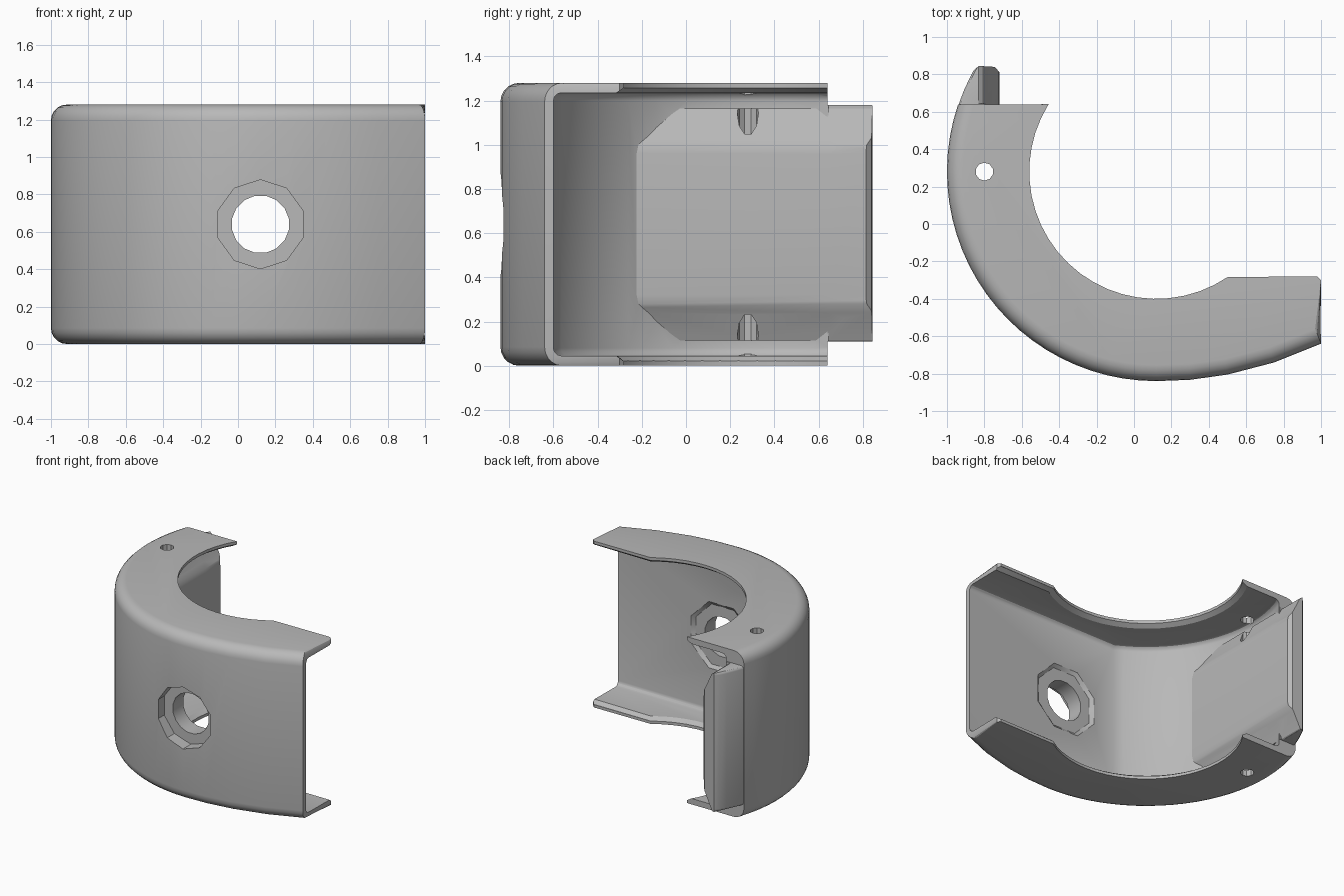
import bpy
import bmesh
import math
from mathutils import Vector

if "Cube" in bpy.data.objects:
    bpy.data.objects.remove(bpy.data.objects["Cube"], do_unlink=True)

CX, CY = 0.12, 0.28      # centre of the concentric arcs
HEIGHT = 1.28

grey = bpy.data.materials.new("plain grey")
grey.use_nodes = True
grey.diffuse_color = (0.48, 0.48, 0.48, 1)
grey.node_tree.nodes["Principled BSDF"].inputs["Base Color"].default_value = grey.diffuse_color


def arc(radius, start, end, steps):
    angles = [math.radians(start + (end - start) * i / steps) for i in range(steps + 1)]
    return [Vector((CX + radius * math.cos(a), CY + radius * math.sin(a))) for a in angles]


def points(*pairs):
    return [Vector(p) for p in pairs]


def loft(name, rings):
    """Join equal rings of points and cap both ends."""
    n = len(rings[0])
    faces = [tuple(reversed(range(n))), tuple(range((len(rings) - 1) * n, len(rings) * n))]
    for k in range(len(rings) - 1):
        for i in range(n):
            j = (i + 1) % n
            faces.append((k * n + i, k * n + j, (k + 1) * n + j, (k + 1) * n + i))
    mesh = bpy.data.meshes.new(name)
    mesh.from_pydata([v for ring in rings for v in ring], [], faces)
    mesh.materials.append(grey)
    bm = bmesh.new()
    bm.from_mesh(mesh)
    bmesh.ops.recalc_face_normals(bm, faces=bm.faces)
    bm.to_mesh(mesh)
    bm.free()
    obj = bpy.data.objects.new(name, mesh)
    bpy.context.collection.objects.link(obj)
    return obj


def plan_solid(name, rounded, fixed, z0, z1, r, steps=5):
    """Extrude a plan upward; the rounded side gets filleted ends."""
    normals = [Vector((1, 0))]       # keeps the back end square
    for i in range(1, len(rounded)):
        t = (rounded[min(i + 1, len(rounded) - 1)] - rounded[i - 1]).normalized()
        normals.append(Vector((-t.y, t.x)))
    levels = []
    for k in range(steps + 1):
        a = math.pi / 2 * k / steps
        levels.append((r * (1 - math.sin(a)), r * (1 - math.cos(a))))
    levels = [(d, z0 + h) for d, h in levels] + [(d, z1 - h) for d, h in reversed(levels)]
    rings = []
    for d, z in levels:
        ring = [p + m * d for p, m in zip(rounded, normals)] + fixed
        rings.append([(p.x, p.y, z) for p in ring])
    return loft(name, rings)


def round_bar(name, centre, axis, r0, r1, a, b, sides):
    """Bar along y or z from a to b, with a radius at each end."""
    rings = []
    for pos, r in ((a, r0), (b, r1)):
        ring = []
        for i in range(sides):
            t = 2 * math.pi * (i + 0.5) / sides
            u, v = centre[0] + r * math.cos(t), centre[1] + r * math.sin(t)
            ring.append((u, v, pos) if axis == "z" else (u, pos, v))
        rings.append(ring)
    return loft(name, rings)


def combine(target, other, operation):
    mod = target.modifiers.new("combine", "BOOLEAN")
    mod.operation, mod.object, mod.solver = operation, other, "EXACT"
    bpy.context.view_layer.objects.active = target
    bpy.ops.object.modifier_apply(modifier=mod.name)
    bpy.data.objects.remove(other, do_unlink=True)


# Curved outer body with its flange outline
outer = arc(1.12, 161.3, 270, 24) + points((0.3, -0.833), (0.5, -0.805), (0.75, -0.74), (1, -0.64))
flange_edge = points((1, -0.30), (0.98, -0.28)) + arc(0.68, 304, 148, 22)
shell = plan_solid("curved_shell", outer, flange_edge, 0, HEIGHT, 0.085)

# Hollow between the flanges: flat front wall, rounded corner, curved side
cavity = plan_solid("cavity_cutter", arc(0.98, 140, 243.9, 24) + points((1.3, -0.6)),
                    points((1.3, 1.2), (-0.6, 1.2)), 0.045, HEIGHT - 0.045, 0.035, 3)
combine(shell, cavity, "DIFFERENCE")

# Chamfer under the inner edge of each flange
rings = []
for z, grow in ((0.022, 0), (0.046, 0.035), (HEIGHT - 0.046, 0.035), (HEIGHT - 0.022, 0)):
    ring = arc(0.68 + grow, 140, 304, 24) + points((1.2, -0.282 - grow), (1.2, 1), (-0.4, 1))
    rings.append([(p.x, p.y, z) for p in ring])
combine(shell, loft("chamfer_cutter", rings), "DIFFERENCE")

# Wall end that projects past the flanges
tab = plan_solid("end_tab", arc(1.117, 151, 166, 5),
                 arc(0.984, 166, 149.5, 6) + points((-0.722, 0.815), (-0.745, 0.84), (-0.83, 0.845)),
                 0.11, 1.18, 0.02, 3)
combine(shell, tab, "UNION")

# Flat thick inner side, leaning back near the top and bottom
upper = [(0.96, -0.72), (1.0, -0.725), (1.04, -0.75), (1.165, -0.81)]
levels = [(HEIGHT - z, x) for z, x in reversed(upper)] + upper
rings = []
for z, x in levels:
    half = math.degrees(math.acos((CX - x) / 0.995))
    rings.append([(p.x, p.y, z) for p in arc(0.995, 180 - half, 180 + half, 16)])
combine(shell, loft("inner_side", rings), "UNION")

# The same lean carried through the projecting wall end
section = [(-0.6, 0.96)] + [(x, z) for z, x in upper] + [(-0.84, 1.185), (-0.84, 1.3), (-0.6, 1.3)]
for flip in (False, True):
    rings = [[(x, y, HEIGHT - z if flip else z) for x, z in section] for y in (0.645, 1)]
    combine(shell, loft("lean_cutter", rings), "DIFFERENCE")

# Large hole: front recess, shallow faceted recess behind, and bore
combine(shell, round_bar("recess_cutter", (CX, 0.64), "y", 0.238, 0.238, -1, -0.745, 10), "DIFFERENCE")
combine(shell, round_bar("back_recess_cutter", (CX, 0.64), "y", 0.25, 0.29, -0.62, -0.59, 8), "DIFFERENCE")
combine(shell, round_bar("bore_cutter", (CX, 0.64), "y", 0.155, 0.155, -1, -0.5, 16), "DIFFERENCE")

# Small screw hole through both flanges
combine(shell, round_bar("screw_cutter", (-0.8, CY), "z", 0.048, 0.048, -0.1, 1.4, 10), "DIFFERENCE")

# Smooth shading with crisp edges
bpy.ops.object.select_all(action="DESELECT")
shell.select_set(True)
bpy.context.view_layer.objects.active = shell
bpy.ops.object.shade_smooth_by_angle(angle=math.radians(30))
